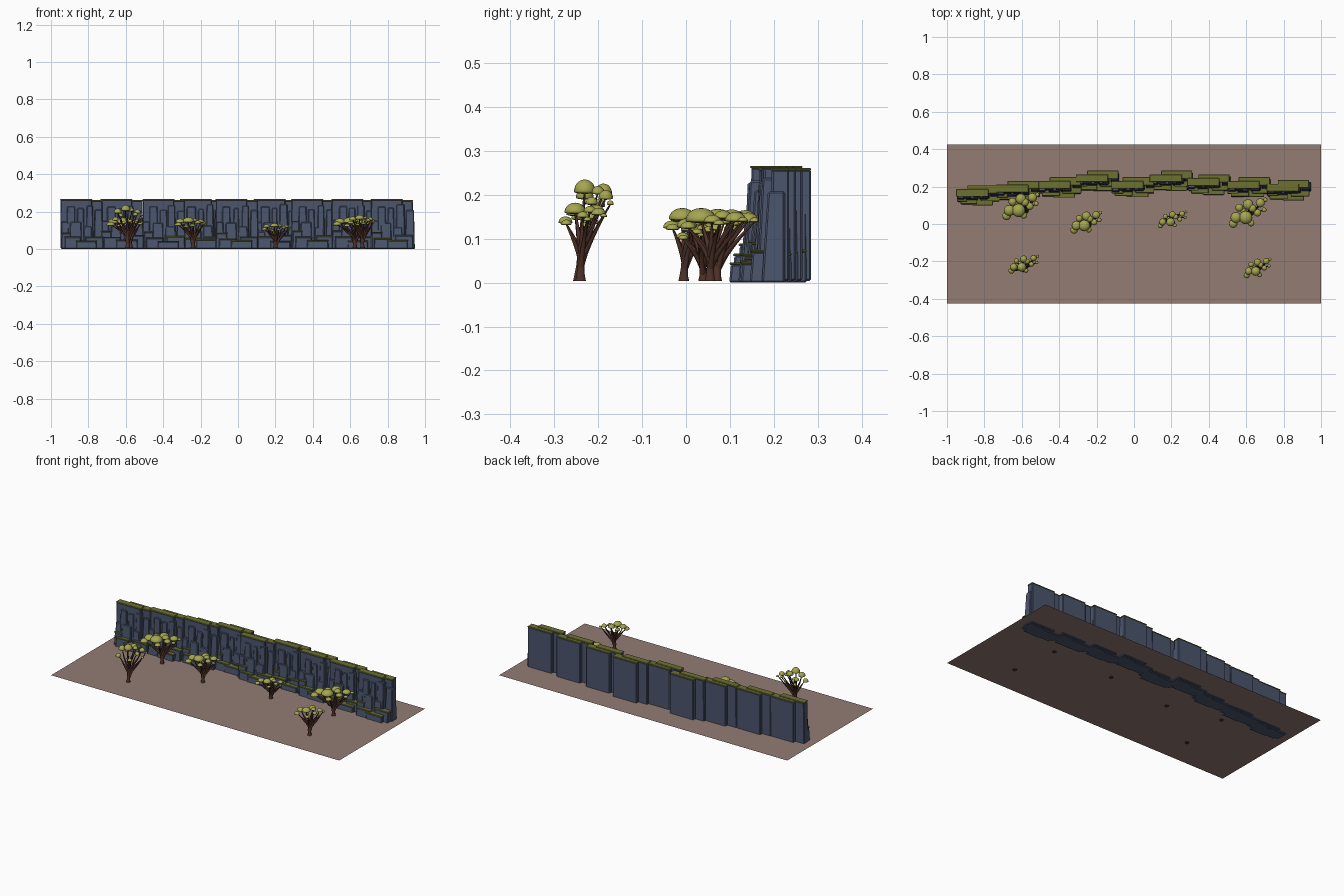
import bpy, bmesh, math, random
from mathutils import Vector, Matrix

if "Cube" in bpy.data.objects:
    bpy.data.objects.remove(bpy.data.objects["Cube"])

random.seed(4)


def material(name, rgb):
    m = bpy.data.materials.new(name)
    m.diffuse_color = (*rgb, 1)
    m.use_nodes = True
    m.node_tree.nodes["Principled BSDF"].inputs["Base Color"].default_value = m.diffuse_color
    return m


ROCK = material("rock", (.07, .09, .15))
GRASS = material("grass", (.15, .165, .03))
LEAF = material("leaf", (.38, .38, .08))
BARK = material("bark", (.075, .03, .02))
SOIL = material("soil", (.29, .2, .175))


def make_object(name, bm, mat):
    me = bpy.data.meshes.new(name)
    bmesh.ops.recalc_face_normals(bm, faces=bm.faces)
    bm.to_mesh(me)
    bm.free()
    me.materials.append(mat)
    ob = bpy.data.objects.new(name, me)
    bpy.context.collection.objects.link(ob)
    return ob


def box(bm, x0, x1, y0, y1, z0, z1, lean=0.0):
    """Box whose foot spreads forward by lean."""
    lo = [bm.verts.new((x, y, z0)) for x, y in ((x0, y0 - lean), (x1, y0 - lean), (x1, y1), (x0, y1))]
    hi = [bm.verts.new((x, y, z1)) for x, y in
          ((x0 + lean / 3, y0), (x1 - lean / 3, y0), (x1 - lean / 3, y1), (x0 + lean / 3, y1))]
    bm.faces.new(lo[::-1])
    bm.faces.new(hi)
    for i in range(4):
        j = (i + 1) % 4
        bm.faces.new((lo[i], lo[j], hi[j], hi[i]))


def bevel(ob, w):
    b = ob.modifiers.new("chipped_edges", 'BEVEL')
    b.width, b.segments = w, 1


# Ground sheet
bm = bmesh.new()
bm.faces.new([bm.verts.new(p) for p in ((-1, -.425, .008), (1, -.425, .008), (1, .425, .008), (-1, .425, .008))])
make_object("ground", bm, SOIL)

# Cliff block layout: x0, x1, front, back, top height, lean, grass cap
BLOCKS = [
    (.06, .225, -.040, 0, .257, 0, 1),
    (0, .170, -.058, -.02, .262, .004, 1),
    (.035, .085, -.066, -.02, .232, .010, 0),
    (.09, .130, -.064, -.02, .215, .012, 0),
    (.135, .180, -.062, -.01, .235, .012, 0),
    (.182, .232, -.050, -.01, .205, .014, 0),
    (.0, .045, -.072, -.02, .150, .012, 0),
    (.05, .115, -.074, -.02, .140, .012, 0),
    (.12, .175, -.070, -.02, .120, .012, 0),
    (.005, .060, -.084, -.03, .090, .006, 1),
    (.13, .228, -.082, -.01, .066, .006, 1),
    (.02, .110, -.098, -.03, .058, .006, 1),
    (.085, .195, -.105, -.03, .043, .004, 1),
]
# Cliff sections along the wall: left x, back y
SECTIONS = [(-.95, .207), (-.735, .23), (-.51, .25), (-.31, .285), (-.12, .25),
            (.085, .285), (.285, .265), (.5, .25), (.71, .235)]


def j(a):
    return random.uniform(-a, a)


for n, (sx, sy) in enumerate(SECTIONS, 1):
    rock, grass = bmesh.new(), bmesh.new()
    for i, (x0, x1, y0, y1, h, lean, cap) in enumerate(BLOCKS):
        if i > 1:
            x0, x1, y0, h = x0 + j(.004), x1 + j(.004), y0 + j(.002), h + j(.006)
        x0, x1, y0, y1 = sx + x0, sx + x1, sy + y0, sy + y1
        z0 = 0 if i > 1 else .004
        box(rock, x0, x1, y0, y1, z0, h, lean)
        if cap:
            box(grass, x0 - .001, x1 + .001, y0 - .003, y1, h - .002, h + .004)
    bevel(make_object(f"cliff_{n}", rock, ROCK), .004)
    bevel(make_object(f"cliff_grass_{n}", grass, GRASS), .002)

# Foliage layout inside a canopy: x, y, height fraction, radius
BLOBS = [
    (-.12, -.30, 1.0, .34), (-.62, -.30, .80, .28), (0, .52, .90, .27),
    (-.76, -.68, .35, .22), (.62, .62, .75, .23), (.88, .82, .55, .11),
    (.48, .0, .60, .19), (-.45, .32, .55, .20), (.82, .18, .40, .12),
    (.22, .28, .85, .20), (.15, -.65, .25, .17), (-.25, .1, .15, .15),
]


def tube(curve, pts):
    s = curve.splines.new('POLY')
    s.points.add(len(pts) - 1)
    for p, (co, r) in zip(s.points, pts):
        p.co = (*co, 1)
        p.radius = r


def tree(name, base, centre, half, zlo, ztop, size, tall):
    # Dome-shaped leaf clusters with flattened undersides
    bm = bmesh.new()
    tips = []
    for bx, by, bz, br in BLOBS:
        r = br * half[0] * size
        up = r * .8 * tall
        x, y = centre[0] + bx * half[0] * .95, centre[1] + by * half[1]
        z = zlo + bz * (ztop - zlo) - up * bz
        vs = bmesh.ops.create_uvsphere(bm, u_segments=16, v_segments=10, radius=1)['verts']
        for v in vs:
            k = up if v.co.z > 0 else up * .2
            v.co = Vector((x + v.co.x * r, y + v.co.y * r, z + v.co.z * k))
        tips.append(Vector((x, y, z)))
    for f in bm.faces:
        f.smooth = True
    make_object(name + "_leaves", bm, LEAF)

    # Trunk and curved branches
    cu = bpy.data.curves.new(name + "_trunk", 'CURVE')
    cu.dimensions = '3D'
    cu.bevel_depth = 1
    cu.bevel_resolution = 1
    cu.use_fill_caps = True
    b = Vector((*base, .004))
    mid = Vector((*centre, 0))
    fork = b.lerp(mid, .15)
    fork.z = zlo * .5
    tube(cu, [(b, .014), (b + Vector((0, 0, .012)), .011),
              (b.lerp(fork, .6), .009), (fork, .0085)])
    for i, t in enumerate(tips):
        start = fork - Vector((0, 0, .012 * (i % 3)))
        pts = []
        for k in range(6):
            u = k / 5
            p = start.lerp(t, u)
            # bow outward first, then rise into the leaves
            p.z = start.z + (t.z - start.z) * (u ** .8)
            p.x += .004 * math.sin(u * 6 + i)
            pts.append((p, .0055 * (1 - u) + .0018))
        tube(cu, pts)
    ob = bpy.data.objects.new(name + "_trunk", cu)
    cu.materials.append(BARK)
    bpy.context.collection.objects.link(ob)


tree("tree_back_left", (-.575, .07), (-.605, .095), (.105, .075), .115, .168, 1.0, 1.0)
tree("tree_mid_left", (-.24, -.005), (-.255, .01), (.09, .062), .11, .17, 1.0, 1.0)
tree("tree_mid_right", (.2, .04), (.205, .025), (.088, .048), .09, .138, .75, 1.0)
tree("tree_back_right", (.625, .055), (.61, .06), (.11, .085), .115, .17, .95, 1.0)
tree("tree_front_left", (-.59, -.245), (-.59, -.215), (.09, .052), .12, .235, .8, 1.4)
tree("tree_front_right", (.665, -.24), (.66, -.235), (.08, .058), .12, .182, .9, 1.1)
